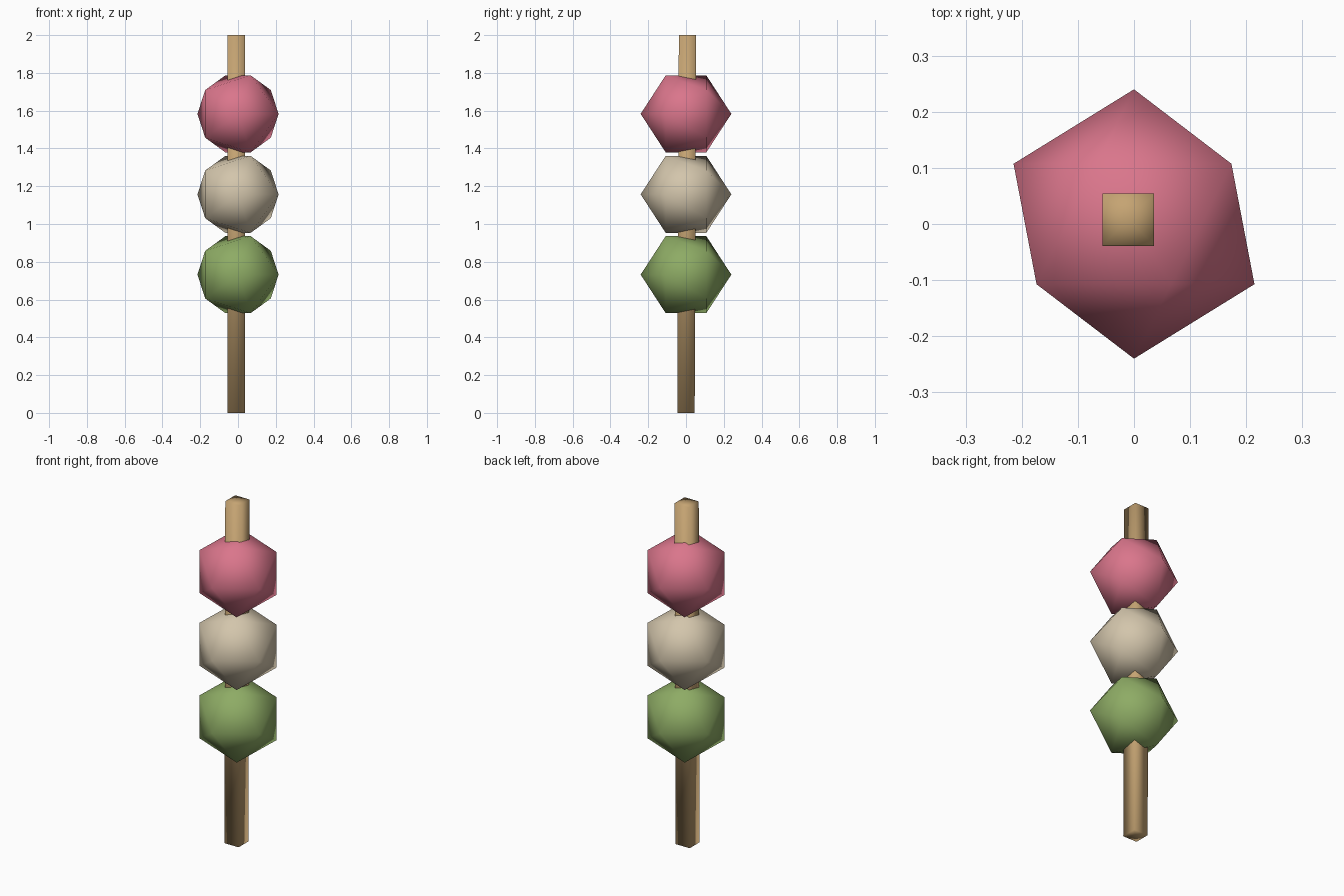
import bpy
import math

cube = bpy.data.objects.get("Cube")
if cube:
    bpy.data.objects.remove(cube, do_unlink=True)


def make_material(name, rgb):
    mat = bpy.data.materials.new(name)
    mat.use_nodes = True
    color = (*rgb, 1.0)
    mat.diffuse_color = color
    mat.node_tree.nodes["Principled BSDF"].inputs["Base Color"].default_value = color
    return mat


def finish(name, mat):
    obj = bpy.context.object
    obj.name = name
    obj.data.materials.append(mat)
    bpy.ops.object.shade_smooth()
    return obj


# Square skewer, leaning very slightly backwards
bpy.ops.mesh.primitive_cylinder_add(
    vertices=4, radius=0.065, depth=2, end_fill_type='TRIFAN',
    location=(-0.01, 0.004, 1))
skewer = finish("skewer", make_material("wood", (0.56, 0.37, 0.17)))
for v in skewer.data.vertices:
    x, y, z = v.co
    c = math.sqrt(0.5)
    v.co = ((x - y) * c, (x + y) * c + 0.004 * z, z)

# Three low-poly dumplings, each lying with a point towards the front
dumplings = [
    ("green_dumpling", "green", (0.27, 0.41, 0.13), 0.732),
    ("cream_dumpling", "cream", (0.65, 0.56, 0.41), 1.157),
    ("pink_dumpling", "pink", (0.70, 0.18, 0.26), 1.583),
]
for name, color_name, rgb, height in dumplings:
    bpy.ops.mesh.primitive_ico_sphere_add(
        subdivisions=1, radius=0.24, location=(0, 0, height),
        rotation=(math.pi / 2, 0, 0))
    finish(name, make_material(color_name, rgb))
